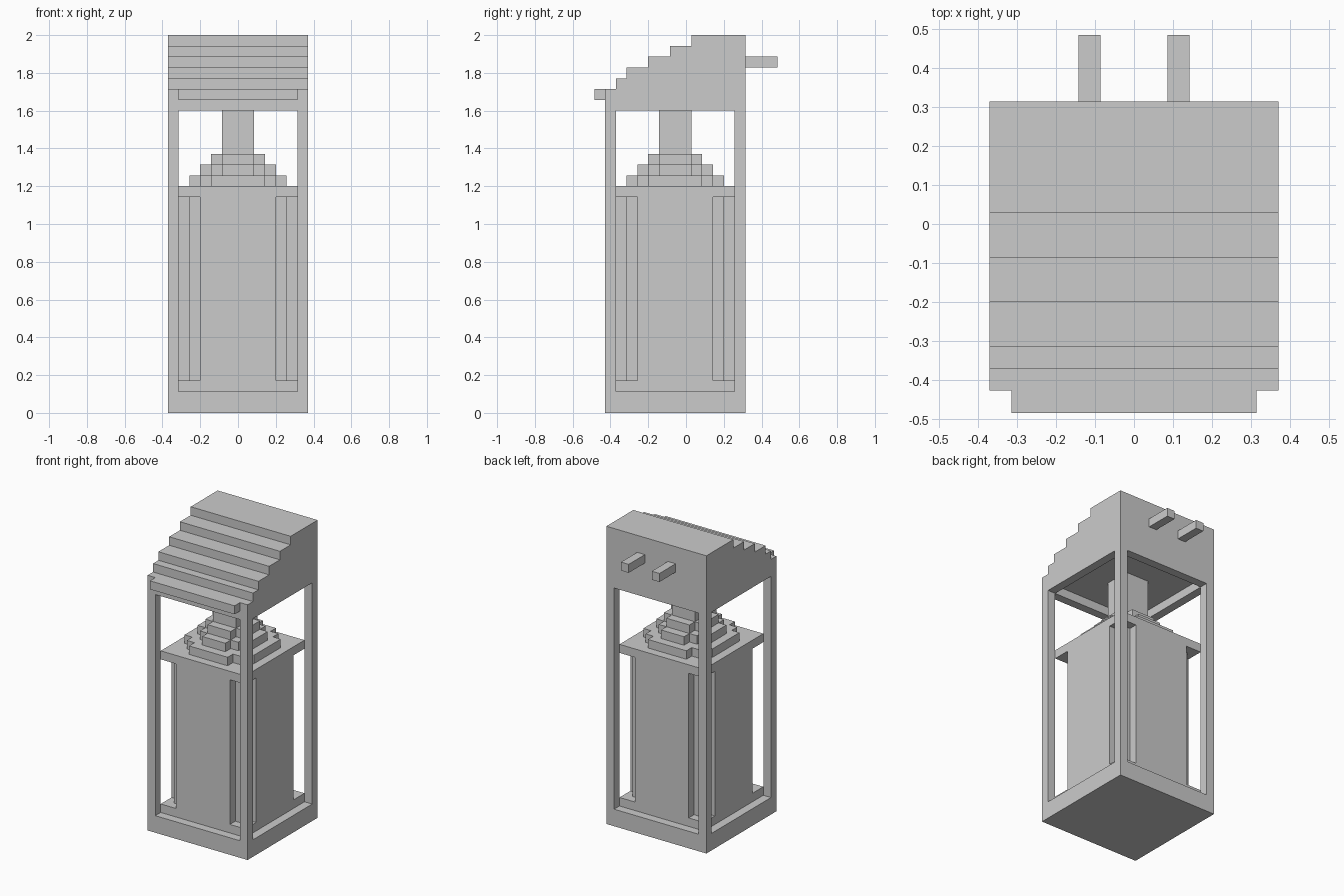
import bpy, bmesh
from mathutils import Vector

if "Cube" in bpy.data.objects:
    bpy.data.objects.remove(bpy.data.objects["Cube"])

U = 2 / 35      # one block unit
CY = -1         # centre of the body in y, in block units


def prism(name, pts, lo, hi, axis='Z', skip=(), step=None):
    """Extrude an outline from lo to hi along Z or X (block units).
    skip drops hidden end caps; step=(sign, height) insets the up/down face
    by one block and raises it."""
    def co(p, h):
        return Vector((p[0], p[1], h) if axis == 'Z' else (h, p[0], p[1])) * U
    bm = bmesh.new()
    a = [bm.verts.new(co(p, lo)) for p in pts]
    b = [bm.verts.new(co(p, hi)) for p in pts]
    n = len(pts)
    for i in range(n):
        j = (i + 1) % n
        bm.faces.new((a[i], a[j], b[j], b[i]))
    if 'lo' not in skip:
        bm.faces.new(a[::-1])
    if 'hi' not in skip:
        bm.faces.new(b)
    if step:
        sign, height = step
        bm.normal_update()
        end = max(bm.faces, key=lambda f: sign * (f.calc_center_median().z + f.normal.z))
        bmesh.ops.inset_region(bm, faces=[end], thickness=U, use_even_offset=True)
        ext = bmesh.ops.extrude_discrete_faces(bm, faces=[end])['faces']
        bmesh.ops.translate(bm, verts=ext[0].verts[:], vec=(0, 0, height * U))
    if not skip:
        bmesh.ops.recalc_face_normals(bm, faces=bm.faces[:])
    me = bpy.data.meshes.new(name)
    bm.to_mesh(me)
    bm.free()
    ob = bpy.data.objects.new(name, me)
    bpy.context.collection.objects.link(ob)
    return ob


def rect(x0, x1, y0, y1):
    return [(x0, y0), (x1, y0), (x1, y1), (x0, y1)]


def stepped(*q):
    """Full outline around the body centre from the +x +y quarter corner points."""
    r = q[::-1]
    pts = list(q) + [(-x, y) for x, y in r] + [(-x, -y) for x, y in q] + [(x, -y) for x, y in r]
    return [(x, y + CY) for x, y in pts]


# Base with raised plinth
prism("base", stepped((6.5, 6.5)), 0, 2, step=(1, 1))

# Corner posts
for sx, nx in ((-1, "left"), (1, "right")):
    for sy, ny in ((-1, "front"), (1, "back")):
        x, y = sx * 6, CY + sy * 6
        prism(f"post_{ny}_{nx}", rect(x - .5, x + .5, y - .5, y + .5), 2, 28, skip=('lo', 'hi'))

# Tank with notched corners, and its lid plate
prism("tank", stepped((5.5, 3.5), (4.5, 3.5), (4.5, 4.5), (3.5, 4.5), (3.5, 5.5)),
      3, 20, skip=('lo', 'hi'))
prism("lid_plate", stepped((5.5, 5.5)), 20, 21)

# Stepped dome and neck
prism("dome_lower", stepped((4.5, 2.5), (3.5, 2.5), (3.5, 3.5), (2.5, 3.5), (2.5, 4.5)),
      21, 22, skip=('lo',))
prism("dome_middle", stepped((3.5, 1.5), (2.5, 1.5), (2.5, 2.5), (1.5, 2.5), (1.5, 3.5)),
      22, 23, skip=('lo',))
prism("dome_upper", stepped((2.5, 1.5), (1.5, 1.5), (1.5, 2.5)), 23, 24, skip=('lo',))
prism("neck", stepped((1.5, 1.5)), 24, 29, skip=('lo', 'hi'))

# Stepped roof, recessed underneath
steps = [(5.5, 35)]
for y, z in ((.5, 35), (-1.5, 34), (-3.5, 33), (-5.5, 32), (-6.5, 31)):
    steps += [(y, z), (y, z - 1)]
prism("roof", [(-7.5, 28), (5.5, 28)] + steps + [(-7.5, 30)], -6.5, 6.5, axis='X', step=(-1, 1))

# Front ledge and back pegs
prism("front_ledge", rect(-5.5, 5.5, -8.5, -7.5), 29, 30)
for x, side in ((-2, "left"), (2, "right")):
    prism(f"peg_{side}", rect(x - .5, x + .5, 5.5, 8.5), 32, 33)
